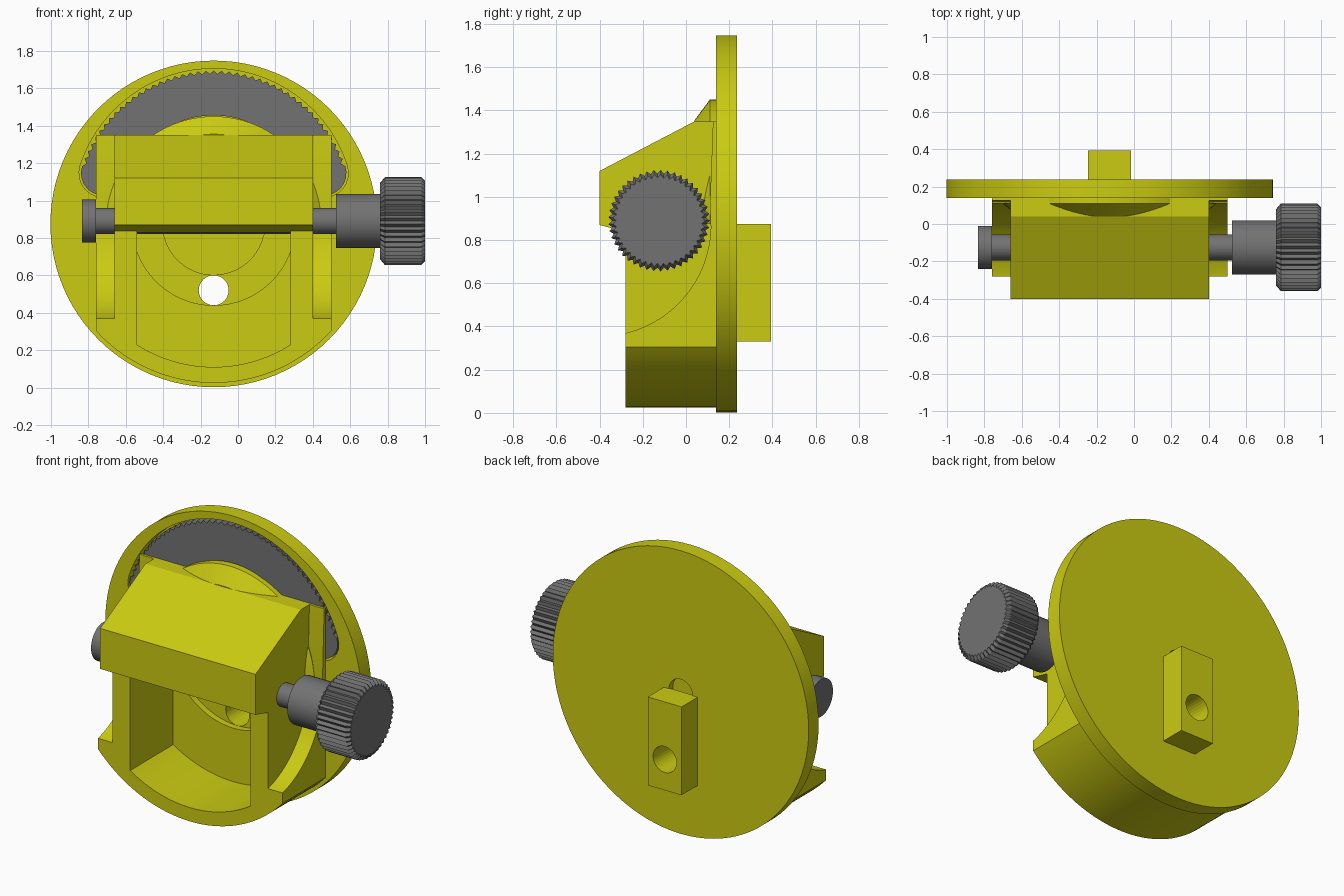
import bpy, bmesh
from math import sin, cos, pi, radians, acos

cube = bpy.data.objects.get("Cube")
if cube:
    bpy.data.objects.remove(cube, do_unlink=True)

CX, CZ = -0.13, 0.875           # disc centre
DIAL_Z = 0.955                   # dial arc centre height
SHAFT_Y, SHAFT_Z = -0.125, 0.89  # knob axis


def material(name, color):
    mat = bpy.data.materials.new(name)
    mat.use_nodes = True
    mat.diffuse_color = color
    mat.node_tree.nodes["Principled BSDF"].inputs["Base Color"].default_value = color
    return mat


YELLOW = material("yellow", (0.6, 0.6, 0.006, 1))
GREY = material("dark_grey", (0.17, 0.17, 0.17, 1))


def finish(name, bm, mat):
    bmesh.ops.recalc_face_normals(bm, faces=bm.faces)
    mesh = bpy.data.meshes.new(name)
    bm.to_mesh(mesh)
    bm.free()
    mesh.materials.append(mat)
    ob = bpy.data.objects.new(name, mesh)
    bpy.context.collection.objects.link(ob)
    return ob


def loft(name, rings, mat=YELLOW):
    """Skin a list of matching closed loops and cap both ends."""
    bm = bmesh.new()
    loops = [[bm.verts.new(p) for p in ring] for ring in rings]
    for a, b in zip(loops, loops[1:]):
        for i in range(len(a)):
            j = (i + 1) % len(a)
            bm.faces.new((a[i], a[j], b[j], b[i]))
    bm.faces.new(loops[0])
    bm.faces.new(loops[-1][::-1])
    return finish(name, bm, mat)


def prism(name, pts, axis, lo, hi, mat=YELLOW):
    """Extrude a 2D profile along x (profile in y,z) or y (profile in x,z)."""
    def place(p, d):
        return (d, p[0], p[1]) if axis == "x" else (p[0], d, p[1])
    return loft(name, [[place(p, d) for p in pts] for d in (lo, hi)], mat)


def arc(r, start, end, n=48, cx=CX, cz=CZ, ridge=0):
    """Arc of points; every other one is pulled in by the ridge depth."""
    pts = []
    for i in range(n + 1):
        t = start + (end - start) * i / n
        d = r - ridge * (i % 2)
        pts.append((cx + d * cos(t), cz + d * sin(t)))
    return pts


def circle(r, cx, cz, n=32):
    return arc(r, 0, 2 * pi, n, cx, cz)[:-1]


def band(r, half, start, end, cz, ridge=0):
    """Curved slot outline with rounded ends."""
    def end_cap(t, turn):
        x, z = CX + r * cos(t), cz + r * sin(t)
        return arc(half, turn, turn + pi, 12, x, z)[1:-1]
    return (arc(r + half, start, end, 88, CX, cz, ridge) + end_cap(end, end)
            + arc(r - half, end, start, 48, CX, cz) + end_cap(start, start + pi))


def box(x0, x1, z0, z1):
    return [(x0, z0), (x1, z0), (x1, z1), (x0, z1)]


def select(ob):
    bpy.ops.object.select_all(action="DESELECT")
    ob.select_set(True)
    bpy.context.view_layer.objects.active = ob


def cut(ob, *cutters):
    for c in cutters:
        c.hide_render = True
        mod = ob.modifiers.new("cut", "BOOLEAN")
        mod.operation = "DIFFERENCE"
        mod.solver = "EXACT"
        mod.object = c
        select(ob)
        bpy.ops.object.modifier_apply(modifier=mod.name)
        bpy.data.objects.remove(c, do_unlink=True)


def smooth(ob):
    select(ob)
    bpy.ops.object.shade_smooth_by_angle(angle=radians(30))


def bore():
    return prism("bore_cutter", circle(0.08, CX, 0.52), "y", -0.1, 0.6)


# Base disc with the dial recess, curved pin slot, pivot hole and bore
disc = prism("base_disc", circle(0.873, CX, CZ, 96), "y", 0.14, 0.237)
LO, HI = radians(18), radians(162)
cut(disc,
    prism("dial_cutter", band(0.62, 0.13, LO, HI, DIAL_Z), "y", 0.0, 0.2),
    prism("slot_cutter", band(0.355, 0.08, radians(195), radians(345), CZ),
          "y", 0.0, 0.18),
    prism("pivot_cutter", circle(0.08, CX, CZ), "y", 0.2, 0.4),
    bore())

# Ridged dial sitting in the recess
prism("ridged_dial", band(0.62, 0.12, LO, HI, DIAL_Z, 0.018),
      "y", 0.143, 0.2, GREY)

# Rectangular key on the back
key = prism("rear_key", box(-0.245, -0.015, 0.33, 0.875), "y", 0.23, 0.393)
cut(key, bore())

# Tapered collar behind the block
collar = loft("tapered_collar",
              [[(x, y, z) for x, z in arc(r, 0, pi)]
               for r, y in ((0.48, 0.04), (0.575, 0.11), (0.575, 0.2))])

# Cradle: round below, flat sided above, hollow in the middle
half = acos(0.63 / 0.85)
outline = arc(0.85, pi + half, 2 * pi - half) + [(0.5, 1.35), (-0.76, 1.35)]
cradle = prism("cradle", outline, "y", -0.28, 0.14)
inner = acos(0.41 / 0.765)
cavity = arc(0.765, pi + inner, 2 * pi - inner) + [(0.28, 1.1), (-0.54, 1.1)]
arm_front = [(-0.5, 0.92), (-0.28, 0.92), (-0.05, 1.12), (0.04, 1.35),
             (0.04, 1.6), (-0.5, 1.6)]
flank = arc(0.515, radians(-90), radians(8), 20, -0.4, 0.87)
flank += [(0.125, 1.35), (0.125, 1.6), (-0.4, 1.6)]
cut(cradle,
    prism("cavity_cutter", cavity, "y", -0.5, 0.3),
    prism("arm_cutter", arm_front, "x", -1, 1),
    prism("left_flank_cutter", flank, "x", 0.4, 0.8),
    prism("right_flank_cutter", flank, "x", -1.1, -0.66))

# Wedge block held between the arms
wedge = [(-0.4, 0.87), (-0.4, 1.12), (0.04, 1.35), (0.13, 1.35),
         (0.13, 0.83), (-0.25, 0.83)]
prism("wedge_block", wedge, "x", -0.66, 0.4)


# Clamp screw: end cap, shaft, neck
def rod(name, r, lo, hi):
    smooth(prism(name, circle(r, SHAFT_Y, SHAFT_Z, 40), "x", lo, hi, GREY))


rod("end_cap", 0.115, -0.835, -0.76)
rod("screw_shaft", 0.07, -0.77, 0.54)
rod("knob_neck", 0.145, 0.525, 0.78)

# Knurled knob with chamfered ends
loft("knurled_knob",
     [[(x, y, z) for y, z in arc(r, 0, 2 * pi, 90, SHAFT_Y, SHAFT_Z, 0.017)[:-1]]
      for x, r in ((0.76, 0.205), (0.785, 0.235), (0.98, 0.235), (1.0, 0.215))],
     GREY)

for ob in (disc, collar, cradle):
    smooth(ob)
